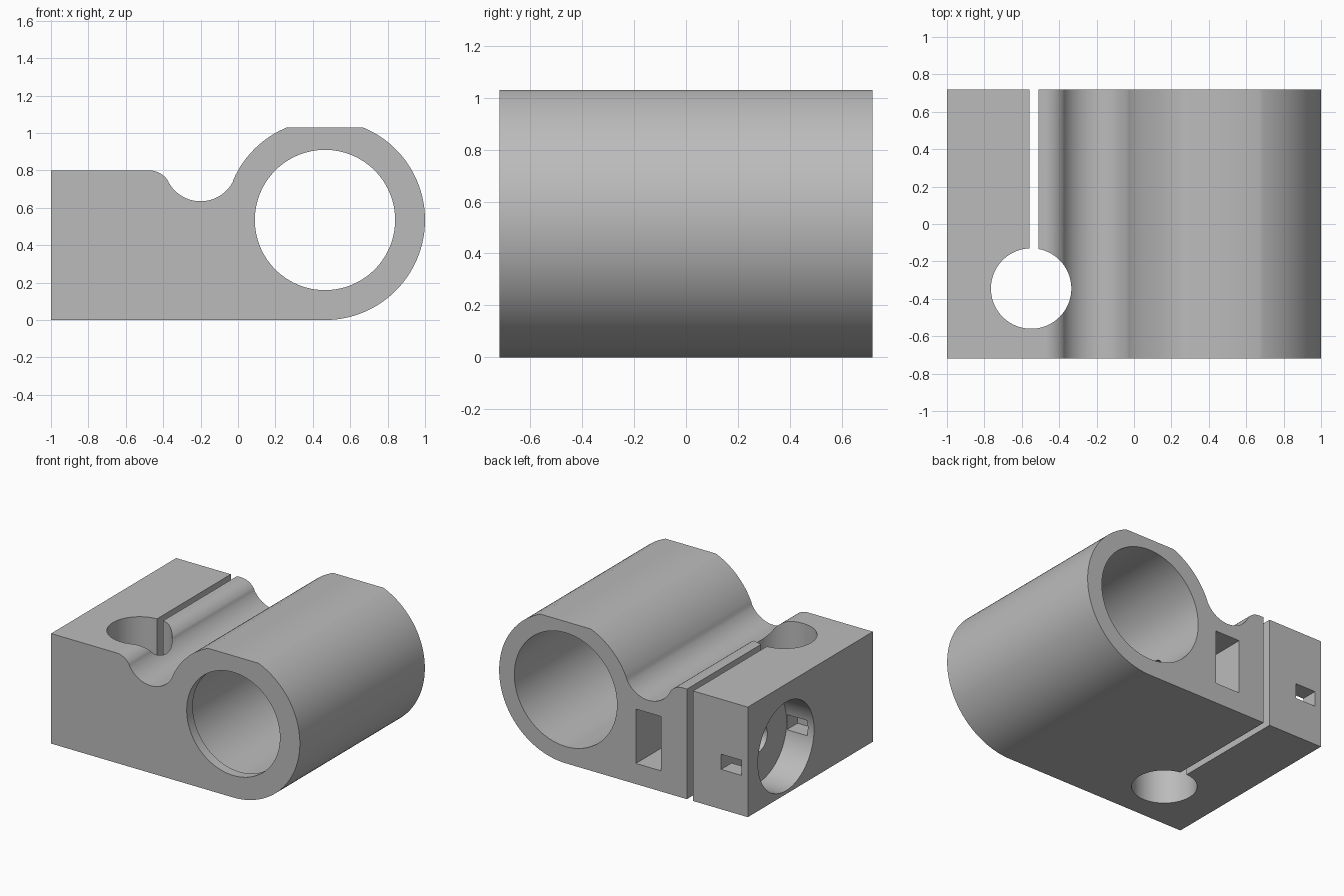
import bpy, bmesh
from math import sin, cos, pi, radians, asin, degrees
from mathutils import Matrix, Vector

cube = bpy.data.objects.get("Cube")
if cube:
    bpy.data.objects.remove(cube, do_unlink=True)

HALF = 0.718                      # half the body length in y
BORE_X, BORE_Z, RADIUS = 0.465, 0.535, 0.535
TOP = 1.03                        # flat on top of the tube
BOLT_Y, BOLT_Z = 0.28, 0.347      # clamp bolt axis

grey = bpy.data.materials.new("plain grey")
grey.use_nodes = True
grey.diffuse_color = (0.5, 0.5, 0.5, 1)
grey.node_tree.nodes["Principled BSDF"].inputs["Base Color"].default_value = grey.diffuse_color


def arc(cx, cz, r, a, b, n):
    steps = [radians(a + (b - a) * i / n) for i in range(n + 1)]
    return [(cx + r * cos(t), cz + r * sin(t)) for t in steps]


def finish(bm, name):
    bmesh.ops.recalc_face_normals(bm, faces=bm.faces)
    mesh = bpy.data.meshes.new(name)
    bm.to_mesh(mesh)
    bm.free()
    mesh.materials.append(grey)
    obj = bpy.data.objects.new(name, mesh)
    bpy.context.collection.objects.link(obj)
    return obj


def prism(name, outline):
    bm = bmesh.new()
    face = bm.faces.new([bm.verts.new((x, -HALF, z)) for x, z in outline])
    ext = bmesh.ops.extrude_face_region(bm, geom=[face])["geom"]
    verts = [v for v in ext if isinstance(v, bmesh.types.BMVert)]
    bmesh.ops.translate(bm, verts=verts, vec=(0, 2 * HALF, 0))
    return finish(bm, name)


def box(name, x, y, z):
    bm = bmesh.new()
    bmesh.ops.create_cube(bm, size=1)
    for v in bm.verts:
        v.co = [(lo + hi) / 2 + c * (hi - lo) for c, (lo, hi) in zip(v.co, (x, y, z))]
    return finish(bm, name)


def cylinder(name, start, end, r, sides=96):
    a, b = Vector(start), Vector(end)
    turn = (b - a).to_track_quat('Z', 'Y').to_matrix().to_4x4()
    bm = bmesh.new()
    bmesh.ops.create_cone(bm, cap_ends=True, segments=sides, radius1=r, radius2=r,
                          depth=(b - a).length,
                          matrix=Matrix.Translation((a + b) / 2) @ turn)
    return finish(bm, name)


# Body outline: base, tube wall, top flat, groove and rounded shoulder
flat = degrees(asin((TOP - BORE_Z) / RADIUS))
outline = [(-1, 0)]
outline += arc(BORE_X, BORE_Z, RADIUS, -90, flat, 56)
outline += arc(BORE_X, BORE_Z, RADIUS, 180 - flat, 156.1, 16)
outline += arc(-0.2, 0.83, 0.195, -23.9, -151.4, 28)[1:]
outline += arc(-0.475, 0.68, 0.12, 28.6, 90, 14)[1:]
outline += [(-1, 0.8)]
body = prism("clamp_body", outline)

cutters = [
    # Main bore, with a narrower lip at the front
    cylinder("bore", (BORE_X, -0.648, BORE_Z), (BORE_X, 1, BORE_Z), 0.413, 128),
    cylinder("lip_opening", (BORE_X, -1, BORE_Z), (BORE_X, -0.5, BORE_Z), 0.375, 128),
    # Upright hole and the clamp slit
    cylinder("upright_hole", (-0.55, -0.345, -1), (-0.55, -0.345, 2), 0.215),
    box("clamp_slit", (-0.56, -0.51), (-0.3, 1), (-1, 2)),
    # Bolt hole into the bore, side recess, nut pocket and key slot
    cylinder("bolt_hole", (-0.9, BOLT_Y, BOLT_Z), (0.3, BOLT_Y, BOLT_Z), 0.1, 48),
    cylinder("side_recess", (-1.2, BOLT_Y, BOLT_Z), (-0.78, BOLT_Y, BOLT_Z), 0.322),
    box("nut_pocket", (-0.3, -0.1), (0.08, 1), (0.15, 0.545)),
    box("key_slot", (-0.95, -0.785), (-0.16, 1), (0.29, 0.40)),
]

bpy.context.view_layer.objects.active = body
for cutter in cutters:
    mod = body.modifiers.new(cutter.name, 'BOOLEAN')
    mod.operation, mod.solver, mod.object = 'DIFFERENCE', 'EXACT', cutter
    bpy.ops.object.modifier_apply(modifier=mod.name)
    bpy.data.objects.remove(cutter, do_unlink=True)

bpy.ops.object.select_all(action='DESELECT')
body.select_set(True)
bpy.ops.object.shade_smooth_by_angle(angle=radians(25))
